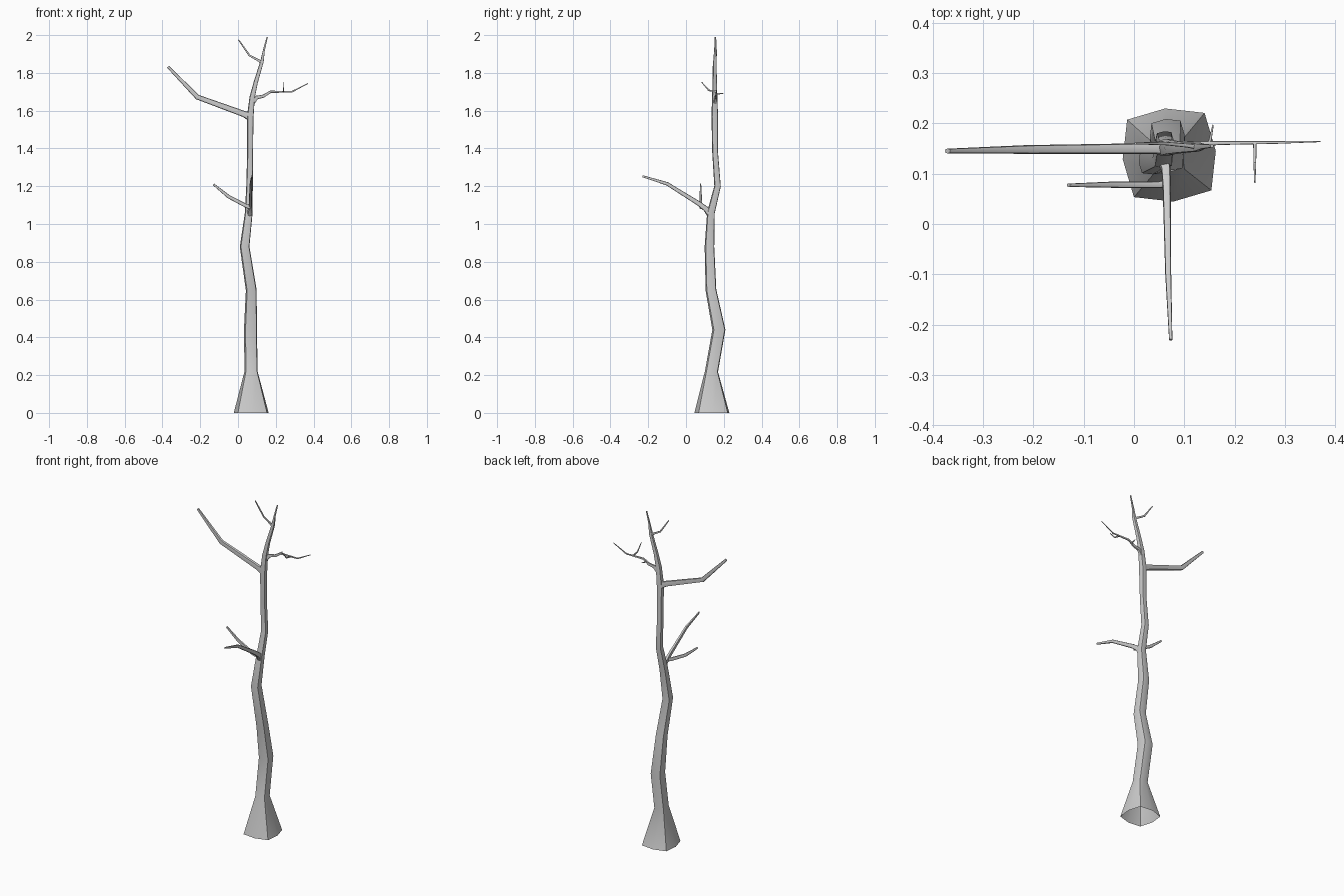
import bpy, bmesh
from math import cos, sin, radians
from mathutils import Vector


def squarish(turn):
    """Eight-sided unit section with pushed-out corners."""
    out = []
    for i in range(8):
        a = radians(45 * i + turn)
        r = 1.2 if i % 2 else 1.02
        out.append((r * cos(a), r * sin(a)))
    return out


def tube(name, path, section, ref, flat=1.0):
    """Tapered limb: path holds (x, y, z, radius); open at the root, closed at the tip."""
    pts = [Vector(p[:3]) for p in path]
    bm = bmesh.new()
    rings = []
    for i, p in enumerate(pts):
        if i == 0 and name == "trunk":
            t = Vector((0, 0, 1))
        else:
            a = (p - pts[i - 1]).normalized() if i else Vector()
            b = (pts[i + 1] - p).normalized() if i < len(pts) - 1 else Vector()
            t = (a + b).normalized()
        v = t.cross(ref).normalized()
        u = v.cross(t)
        r = path[i][3]
        rings.append([bm.verts.new(p + u * r * c + v * r * s * flat) for c, s in section])
    n = len(section)
    for lo, hi in zip(rings, rings[1:]):
        for k in range(n):
            bm.faces.new((lo[k], lo[(k + 1) % n], hi[(k + 1) % n], hi[k]))
    bm.faces.new(rings[-1])
    bmesh.ops.recalc_face_normals(bm, faces=bm.faces)
    me = bpy.data.meshes.new(name)
    bm.to_mesh(me)
    bm.free()
    ob = bpy.data.objects.new(name, me)
    bpy.context.collection.objects.link(ob)
    bpy.ops.object.select_all(action='DESELECT')
    ob.select_set(True)
    bpy.context.view_layer.objects.active = ob
    bpy.ops.object.shade_smooth_by_angle(angle=radians(35))
    return ob


# Trunk with flared foot, bending up to the tip
tube("trunk", [
    (.070, .137, 0, .091), (.069, .135, .22, .034), (.066, .174, .44, .034),
    (.070, .132, .65, .028), (.035, .124, .88, .025), (.057, .132, 1.06, .020),
    (.061, .167, 1.20, .017), (.064, .154, 1.38, .015), (.065, .152, 1.57, .017),
    (.075, .152, 1.67, .014), (.094, .152, 1.75, .011), (.127, .153, 1.86, .009),
    (.137, .154, 1.92, .005), (.155, .155, 1.99, .003)],
    squarish(5), Vector((1, 0, 0)))

# Branches and twigs: upright oval sections
branches = {
    "upper_left_branch": [(.065, .152, 1.568, .022), (.03, .15, 1.583, .016),
                          (-.215, .148, 1.672, .013), (-.37, .145, 1.832, .007)],
    "front_branch": [(.058, .128, 1.05, .018), (.064, .105, 1.08, .014), (.065, .07, 1.107, .012),
                     (.068, -.10, 1.213, .009), (.073, -.23, 1.253, .005)],
    "front_fork": [(.065, .08, 1.09, .012), (.045, .078, 1.095, .010),
                   (-.05, .078, 1.145, .009), (-.13, .077, 1.21, .005)],
    "upper_right_branch": [(.077, .153, 1.645, .014), (.10, .158, 1.67, .010),
                           (.135, .16, 1.677, .008), (.172, .161, 1.70, .006),
                           (.285, .162, 1.70, .004), (.37, .164, 1.744, .002)],
    "forward_twig": [(.24, .162, 1.70, .005), (.24, .12, 1.708, .004), (.24, .083, 1.751, .002)],
    "back_twig": [(.15, .16, 1.688, .005), (.157, .197, 1.692, .002)],
    "top_twig": [(.127, .153, 1.855, .008), (.105, .156, 1.868, .006),
                 (.06, .16, 1.893, .005), (.003, .16, 1.975, .003)],
}
for name, path in branches.items():
    tube(name, path, squarish(0), Vector((0, 0, 1)), flat=.65)
